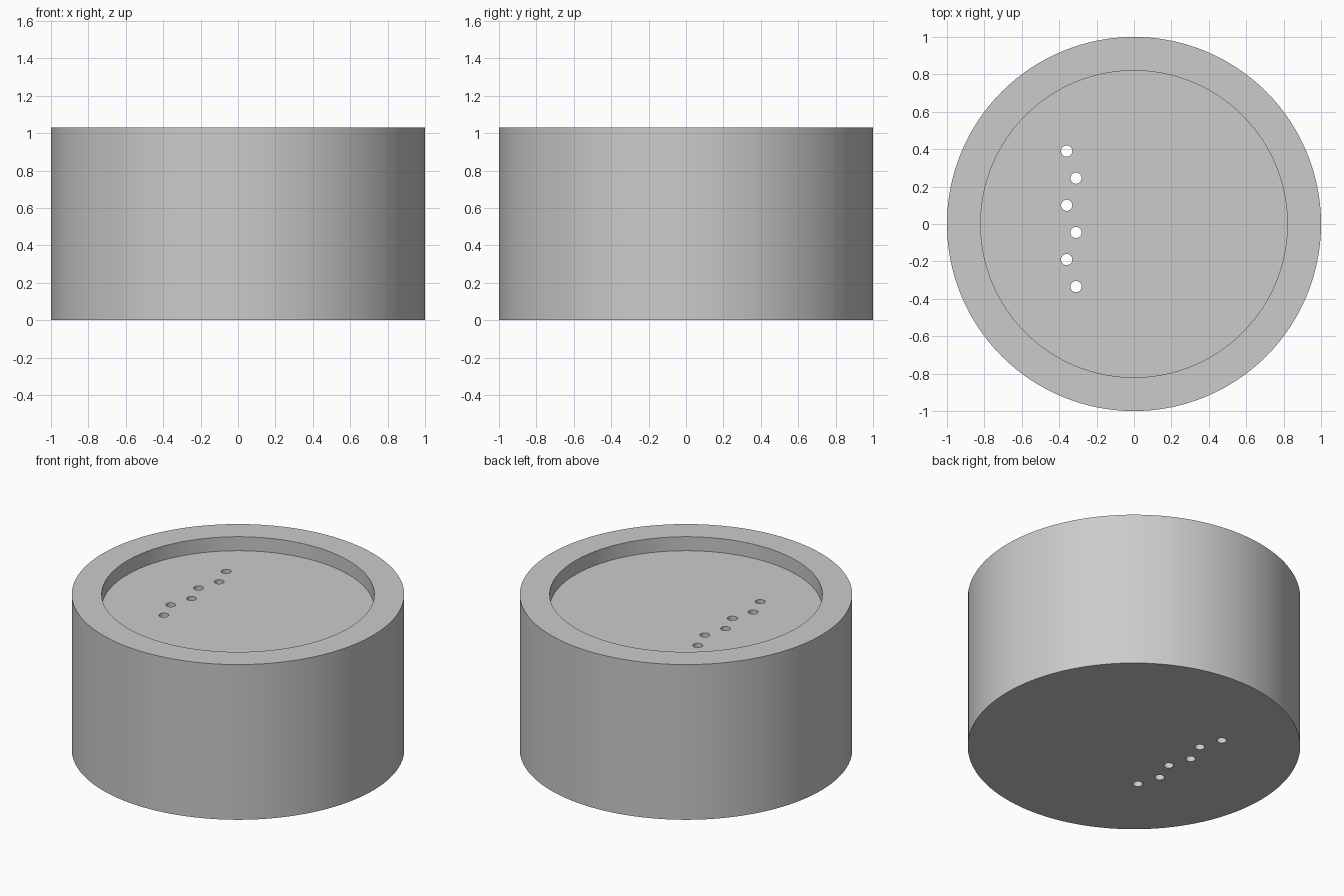
import bpy
import math

# Remove the default cube
cube = bpy.data.objects.get("Cube")
if cube:
    bpy.data.objects.remove(cube, do_unlink=True)

HEIGHT = 1.03
RECESS_DEPTH = 0.093
RECESS_RADIUS = 0.82
HOLE_RADIUS = 0.03

# Single grey material
grey = bpy.data.materials.new("plain_grey")
grey.use_nodes = True
colour = (0.6, 0.6, 0.6, 1.0)
grey.diffuse_color = colour
bsdf = next(n for n in grey.node_tree.nodes if n.type == "BSDF_PRINCIPLED")
bsdf.inputs["Base Color"].default_value = colour


def cylinder(name, radius, bottom, top, x=0.0, y=0.0, sides=128):
    bpy.ops.mesh.primitive_cylinder_add(
        vertices=sides, radius=radius, depth=top - bottom,
        location=(x, y, (bottom + top) / 2))
    obj = bpy.context.object
    obj.name = name
    obj.data.materials.append(grey)
    return obj


# Solid round body
body = cylinder("round_body", 1.0, 0.0, HEIGHT)

# Shallow round recess in the top
cutters = [cylinder("recess_cutter", RECESS_RADIUS, HEIGHT - RECESS_DEPTH, HEIGHT + 0.2)]

# Zigzag row of holes running right through the body
for i in range(6):
    x = -0.36 if i % 2 == 0 else -0.31
    y = 0.39 - 0.145 * i
    cutters.append(cylinder(f"hole_cutter_{i + 1}", HOLE_RADIUS, -0.2, HEIGHT + 0.2, x, y, 32))

for cutter in cutters:
    cut = body.modifiers.new(cutter.name, "BOOLEAN")
    cut.operation = "DIFFERENCE"
    cut.solver = "EXACT"
    cut.object = cutter

# Bake the cuts, then remove the cutters
bpy.ops.object.select_all(action="DESELECT")
body.select_set(True)
bpy.context.view_layer.objects.active = body
for name in [m.name for m in body.modifiers]:
    bpy.ops.object.modifier_apply(modifier=name)
for cutter in cutters:
    bpy.data.objects.remove(cutter, do_unlink=True)

# Smooth walls with crisp rims
bpy.ops.object.shade_smooth_by_angle(angle=math.radians(30))
